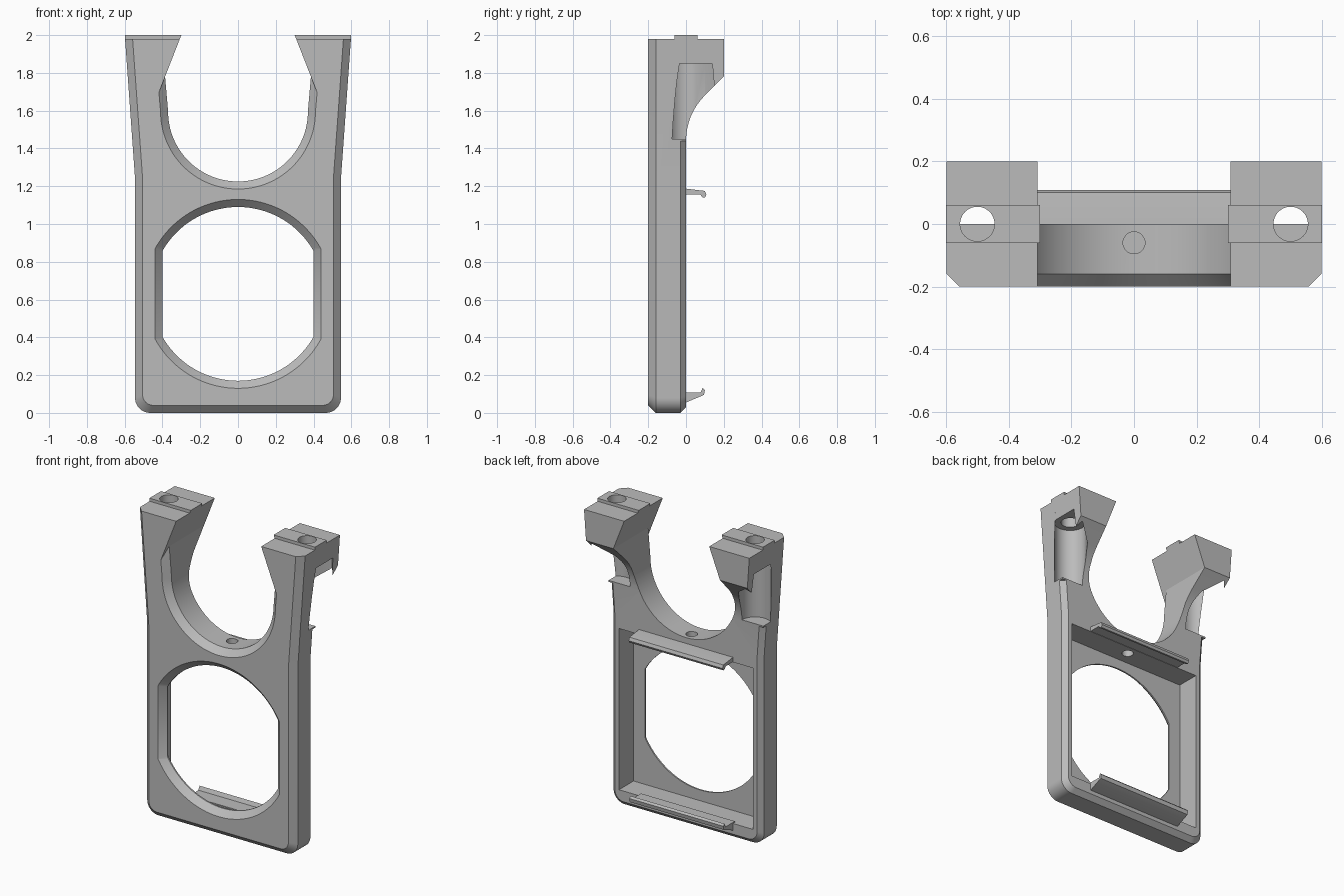
import bpy, bmesh
from math import sin, cos, pi, radians, sqrt, asin

if "Cube" in bpy.data.objects:
    bpy.data.objects.remove(bpy.data.objects["Cube"])

grey = bpy.data.materials.new("matte grey")
grey.use_nodes = True
COLOUR = (0.5, 0.5, 0.5, 1)
grey.diffuse_color = COLOUR
grey.node_tree.nodes["Principled BSDF"].inputs["Base Color"].default_value = COLOUR


def loft(name, rings):
    """Closed solid through matching rings of 3D points."""
    bm = bmesh.new()
    vs = [[bm.verts.new(p) for p in ring] for ring in rings]
    n = len(vs[0])
    for a, b in zip(vs, vs[1:]):
        for i in range(n):
            j = (i + 1) % n
            bm.faces.new((a[i], a[j], b[j], b[i]))
    bm.faces.new(vs[0])
    bm.faces.new(vs[-1])
    bmesh.ops.recalc_face_normals(bm, faces=bm.faces)
    me = bpy.data.meshes.new(name)
    bm.to_mesh(me)
    bm.free()
    me.materials.append(grey)
    ob = bpy.data.objects.new(name, me)
    bpy.context.collection.objects.link(ob)
    return ob


def along_y(pts, y):
    return [(x, y, z) for x, z in pts]


def along_x(name, pts, half):
    return loft(name, [[(x, y, z) for y, z in pts] for x in (-half, half)])


def along_z(name, pts, z0, z1):
    return loft(name, [[(x, y, z) for x, y in pts] for z in (z0, z1)])


def arc(cx, cz, r, a0, a1, n):
    return [(cx + r * cos(radians(a0 + (a1 - a0) * i / n)),
             cz + r * sin(radians(a0 + (a1 - a0) * i / n))) for i in range(n + 1)]


def circle(cx, cy, r, n=48):
    return arc(cx, cy, r, 0, 360, n)[:-1]


def combine(target, tool, op):
    m = target.modifiers.new("combine", 'BOOLEAN')
    m.operation, m.solver, m.object = op, 'EXACT', tool
    bpy.context.view_layer.objects.active = target
    bpy.ops.object.modifier_apply(modifier=m.name)
    bpy.data.objects.remove(tool)


def outline(inset, top):
    """Outer silhouette: rounded foot, straight sides, flared arms."""
    w, r = 0.545 - inset, 0.08 - inset * 0.6
    flare = 0.598 - inset + (top - 1.98) * 0.07
    right = arc(w - r, inset + r, r, -90, 0, 10) + [(w, 1.24), (flare, top)]
    return right + [(-x, z) for x, z in reversed(right)]


def throat(o):
    """U-shaped opening, narrowed at the top by two slanted walls."""
    zt = 1.78 - 2.094 * o
    slant = lambda z: 0.3 + (2 - z) * 0.391
    return (arc(0, 1.595, 0.37 + o, 180, 360, 64)
            + [(slant(zt), zt), (slant(2.1), 2.1), (-slant(2.1), 2.1), (-slant(zt), zt)])


def window(o):
    """Circle flattened on its left and right."""
    r, w = 0.46 + o, 0.4 + o
    a = 90 - asin(w / r) * 180 / pi
    return arc(0, 0.63, r, a, 180 - a, 48) + arc(0, 0.63, r, 180 + a, 360 - a, 48)


# Plate with bevelled front and back rims
frame = loft("frame", [along_y(outline(i, 1.98), y) for i, y in
                       ((0.04, -0.2), (0, -0.16), (0, -0.03), (0.03, 0))])

# Arm heads: side profile with a coved underside and a top rail
cove = [(0.34 - 0.34 * cos(t * pi / 32), 1.44 + 0.34 * sin(t * pi / 32)) for t in range(9)]
profile = [(-0.1, 1.44)] + cove + [(0.2, 1.78), (0.2, 1.98), (0.06, 1.98), (0.06, 2),
                                   (-0.06, 2), (-0.06, 1.98), (-0.1, 1.98)]
heads = loft("heads", [along_y(outline(0, 2), y) for y in (-0.15, 0.25)])
combine(heads, along_x("head_profile", profile, 0.8), 'INTERSECT')
combine(frame, heads, 'UNION')

# Openings with a bevelled front edge
for shape, back in ((throat, 0.3), (window, 0.05)):
    combine(frame, loft("opening", [along_y(shape(o), y) for o, y in
                                    ((0.05, -0.21), (0, -0.16), (0, back))]), 'DIFFERENCE')

# Rear pocket
pocket = [(-0.485, 0.1), (0.485, 0.1), (0.485, 1.155), (-0.485, 1.155)]
combine(frame, loft("pocket", [along_y(pocket, y) for y in (-0.15, 0.05)]), 'DIFFERENCE')

# Screw channels and holes in the arms
slot = [(0.418, 0.0475), (0.448, 0.1), (0.555, 0.18), (0.588, 0.14), (0.66, 0), (0.5, 0)]
for s in (-1, 1):
    combine(frame, along_z("channel", circle(s * 0.5, 0, 0.095), 1.45, 1.85), 'DIFFERENCE')
    combine(frame, along_z("side_slot", [(s * x, y) for x, y in slot], 1.45, 1.85), 'DIFFERENCE')
    combine(frame, along_z("screw_hole", circle(s * 0.5, 0, 0.055), 1.8, 2.1), 'DIFFERENCE')

# Small hole in the bridge between the two openings
combine(frame, along_z("bridge_hole", circle(0, -0.06, 0.035, 32), 1.1, 1.3), 'DIFFERENCE')

# Hooked clips at the back
top_clip = along_x("top_clip", [(-0.02, 1.157), (0.075, 1.157), (0.085, 1.142), (0.1, 1.14),
                                (0.108, 1.155), (0.1, 1.175), (0, 1.187), (-0.02, 1.187)], 0.34)
bottom_clip = along_x("bottom_clip", [(-0.02, 0.055), (0, 0.055), (0.095, 0.095), (0.1, 0.12),
                                      (0.088, 0.132), (0.076, 0.107), (-0.02, 0.107)], 0.34)

for ob in (frame, top_clip, bottom_clip):
    bpy.ops.object.select_all(action='DESELECT')
    ob.select_set(True)
    bpy.context.view_layer.objects.active = ob
    bpy.ops.object.shade_smooth_by_angle(angle=radians(25))
